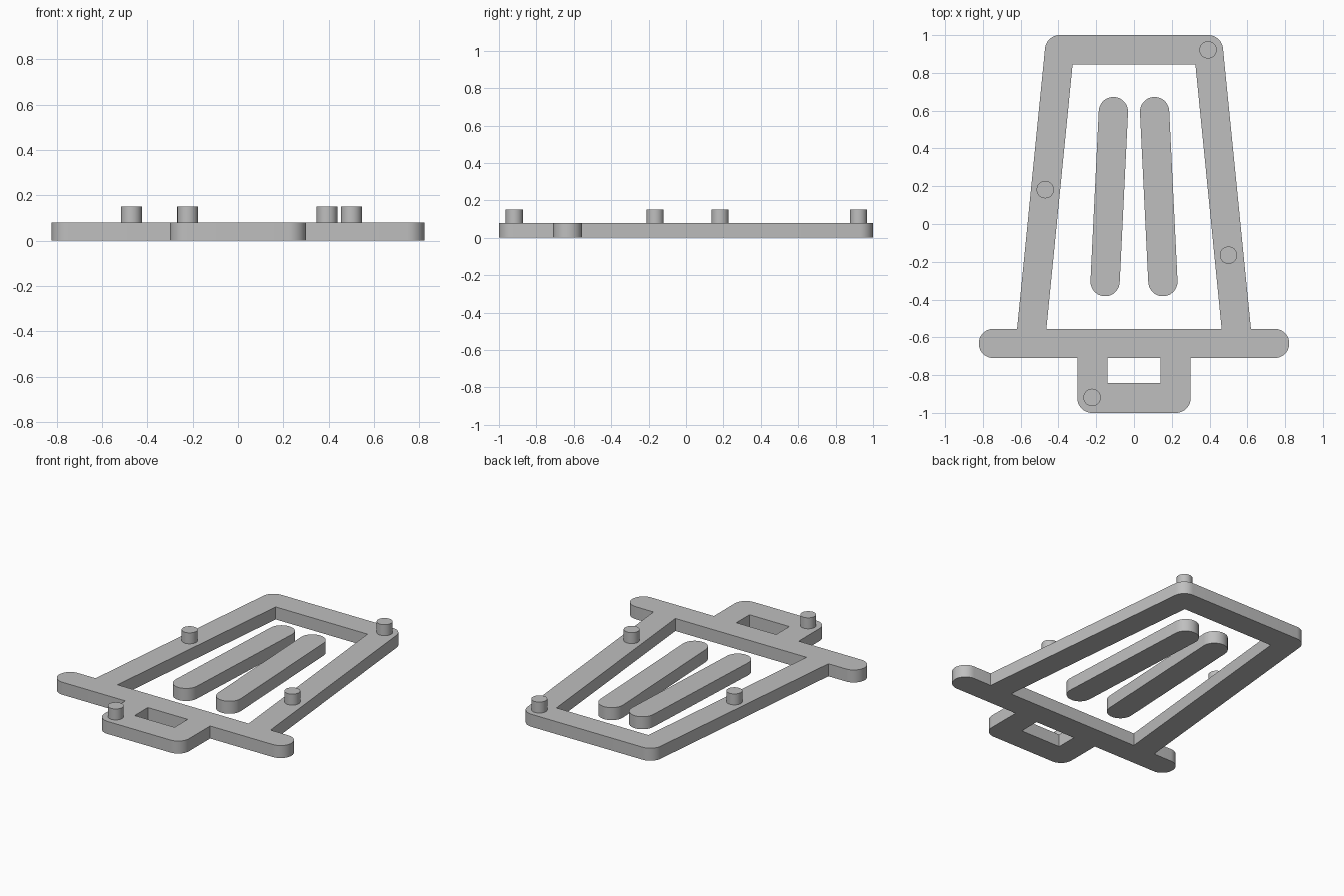
import bpy
import bmesh
import math
from mathutils import Vector

cube = bpy.data.objects.get("Cube")
if cube:
    bpy.data.objects.remove(cube, do_unlink=True)

THICK = 0.08      # plate thickness
R = 0.0775        # half the width of every bar
PEG_TOP = 0.15

grey = bpy.data.materials.new("light_grey")
grey.use_nodes = True
colour = (0.52, 0.52, 0.52, 1)
grey.diffuse_color = colour
grey.node_tree.nodes["Principled BSDF"].inputs["Base Color"].default_value = colour


def finish(name, bm):
    """Turn a bmesh into a shaded, coloured object."""
    bmesh.ops.recalc_face_normals(bm, faces=bm.faces)
    mesh = bpy.data.meshes.new(name)
    bm.to_mesh(mesh)
    bm.free()
    mesh.materials.append(grey)
    obj = bpy.data.objects.new(name, mesh)
    bpy.context.collection.objects.link(obj)
    bpy.ops.object.select_all(action="DESELECT")
    obj.select_set(True)
    bpy.context.view_layer.objects.active = obj
    bpy.ops.object.shade_smooth_by_angle(angle=math.radians(30))
    return obj


def round_corner(prev, corner, after, radius, steps=10):
    """Points of an arc that replaces a sharp corner."""
    u, v = (prev - corner).normalized(), (after - corner).normalized()
    half = u.angle(v) / 2
    centre = corner + (u + v).normalized() * (radius / math.sin(half))
    start = corner + u * (radius / math.tan(half)) - centre
    end = corner + v * (radius / math.tan(half)) - centre
    sweep = math.atan2(start.x * end.y - start.y * end.x, start.dot(end))
    points = []
    for i in range(steps + 1):
        a = sweep * i / steps
        c, s = math.cos(a), math.sin(a)
        points.append(centre + Vector((start.x * c - start.y * s,
                                       start.x * s + start.y * c)))
    return points


def outline(half_profile):
    """Mirror (x, y, radius) corners across x = 0 and round them."""
    corners = half_profile + [(-x, y, r) for x, y, r in reversed(half_profile)]
    pts = [Vector((x, y)) for x, y, r in corners]
    loop = []
    for i, (x, y, r) in enumerate(corners):
        if r:
            loop += round_corner(pts[i - 1], pts[i], pts[(i + 1) % len(pts)], r)
        else:
            loop.append(pts[i])
    return loop


def plate(name, loops):
    """Fill the loops (outer edge and holes) and extrude upwards."""
    bm = bmesh.new()
    for loop in loops:
        verts = [bm.verts.new((p.x, p.y, 0)) for p in loop]
        for a, b in zip(verts, verts[1:] + verts[:1]):
            bm.edges.new((a, b))
    bmesh.ops.remove_doubles(bm, verts=bm.verts, dist=0.0005)
    bmesh.ops.triangle_fill(bm, edges=bm.edges[:], use_beauty=True)
    top = bmesh.ops.extrude_face_region(bm, geom=bm.faces[:], use_keep_orig=True)
    moved = [g for g in top["geom"] if isinstance(g, bmesh.types.BMVert)]
    bmesh.ops.translate(bm, verts=moved, vec=(0, 0, THICK))
    return finish(name, bm)


# Bin frame: body, lid bar and handle in one outline with two openings
LID_LOW, LID_HIGH = -0.71, -0.555
outer = outline([(0.3, -1, R), (0.3, LID_LOW, 0), (0.822, LID_LOW, R),
                 (0.822, LID_HIGH, R), (0.619, LID_HIGH, 0), (0.464, 1, R)])
body_opening = outline([(0.464, LID_HIGH, 0), (0.325, 0.845, 0)])
handle_opening = outline([(0.141, -0.843, 0), (0.141, LID_LOW, 0)])
plate("bin_frame", [outer, body_opening, handle_opening])

# Two slanted ribs inside the body
low, high = Vector((0.153, -0.305)), Vector((0.109, 0.595))
for side, label in ((1, "left"), (-1, "right")):
    a, b = Vector((side * low.x, low.y)), Vector((side * high.x, high.y))
    along = math.atan2(b.y - a.y, b.x - a.x)
    rib = []
    for centre, base in ((b, along - math.pi / 2), (a, along + math.pi / 2)):
        for i in range(21):
            t = base + math.pi * i / 20
            rib.append(centre + R * Vector((math.cos(t), math.sin(t))))
    plate(label + "_rib", [rib])

# Round pegs standing on the frame
pegs = {"top_peg": (0.392, 0.922), "right_peg": (-0.47, 0.182),
        "left_peg": (0.5, -0.165), "handle_peg": (-0.222, -0.918)}
for name, (x, y) in pegs.items():
    bm = bmesh.new()
    bmesh.ops.create_cone(bm, cap_ends=True, segments=40, radius1=0.046,
                          radius2=0.046, depth=PEG_TOP - THICK)
    peg = finish(name, bm)
    peg.location = (x, y, (PEG_TOP + THICK) / 2)
